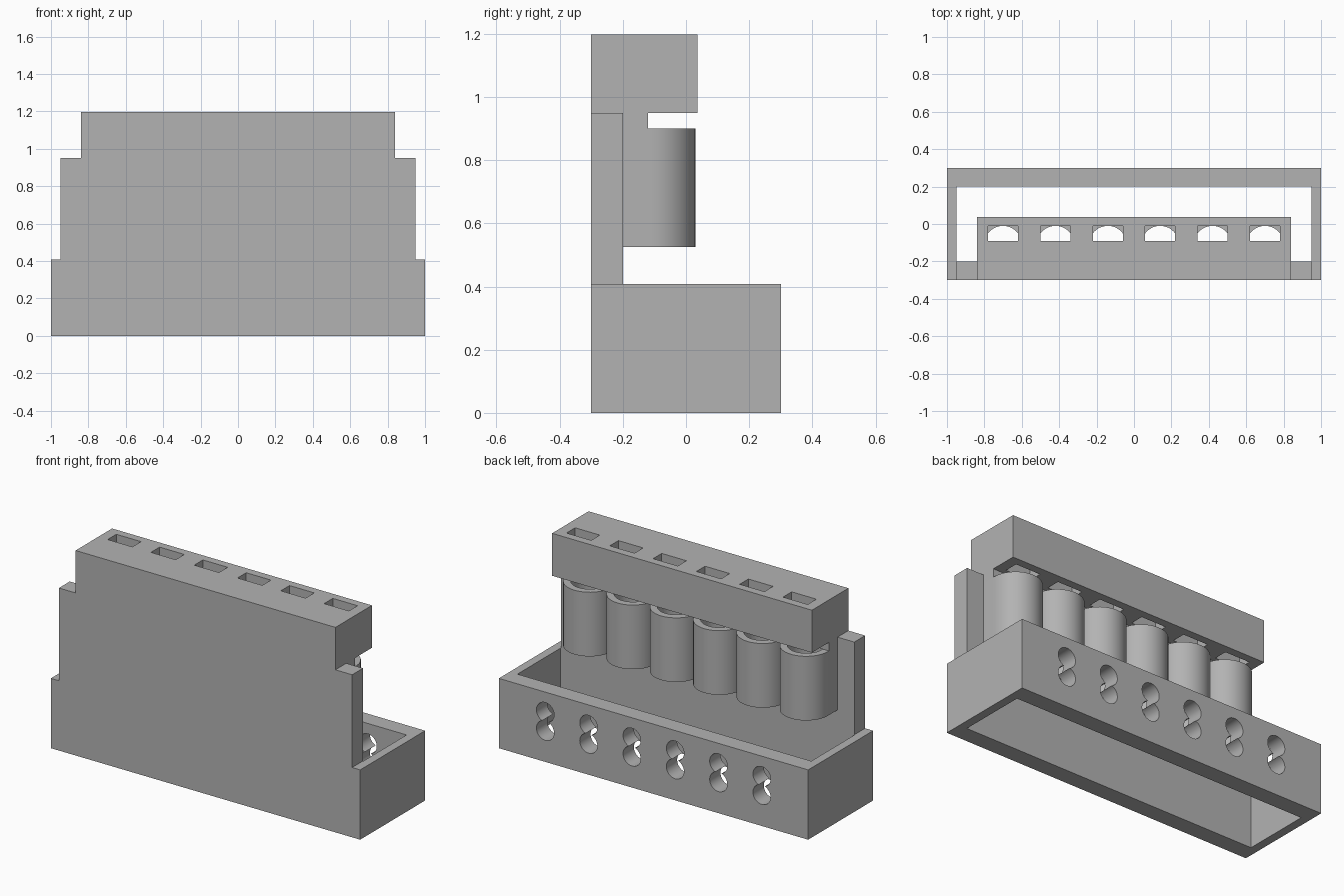
import bpy, bmesh
from math import cos, sin, pi, radians

if "Cube" in bpy.data.objects:
    bpy.data.objects.remove(bpy.data.objects["Cube"])

PITCH = 0.28
POLES = [(i - 2.5) * PITCH for i in range(6)]
PORT_Y = -0.11          # axis of the sleeves
WALL_Y = -0.2           # inner face of the front wall

grey = bpy.data.materials.new("plain grey")
grey.use_nodes = True
grey.diffuse_color = (0.45, 0.45, 0.45, 1)
grey.node_tree.nodes["Principled BSDF"].inputs["Base Color"].default_value = (0.45, 0.45, 0.45, 1)


def prisms(name, outlines, low, high, axis="z"):
    """Extrude closed outlines: (x, y) along z, or (x, z) along y."""
    bm = bmesh.new()
    for outline in outlines:
        place = (lambda a, b, t: (a, b, t)) if axis == "z" else (lambda a, b, t: (a, t, b))
        face = bm.faces.new([bm.verts.new(place(a, b, low)) for a, b in outline])
        top = bmesh.ops.extrude_face_region(bm, geom=[face])["geom"]
        move = place(0, 0, high - low)
        bmesh.ops.translate(bm, vec=move, verts=[v for v in top if isinstance(v, bmesh.types.BMVert)])
    bmesh.ops.recalc_face_normals(bm, faces=bm.faces[:])
    mesh = bpy.data.meshes.new(name)
    bm.to_mesh(mesh)
    bm.free()
    mesh.materials.append(grey)
    obj = bpy.data.objects.new(name, mesh)
    bpy.context.collection.objects.link(obj)
    return obj


def rect(x0, x1, y0, y1):
    return [(x0, y0), (x1, y0), (x1, y1), (x0, y1)]


def circle(cx, cy, r, n=48):
    return [(cx + r * cos(2 * pi * i / n), cy + r * sin(2 * pi * i / n)) for i in range(n)]


def cut(obj, cutter):
    """Subtract the cutter from the part and throw the cutter away."""
    mod = obj.modifiers.new("cut", "BOOLEAN")
    mod.operation, mod.solver, mod.object = "DIFFERENCE", "EXACT", cutter
    bpy.context.view_layer.objects.active = obj
    bpy.ops.object.modifier_apply(modifier=mod.name)
    bpy.data.objects.remove(cutter)


# Open tray with a pair of overlapping round holes per pole in the back wall
tray = prisms("base_tray", [rect(-1, 1, -0.3, 0.3)], 0, 0.408)
cut(tray, prisms("cavity", [rect(-0.95, 0.95, WALL_Y, 0.2)], -0.1, 0.6))
for z in (0.183, 0.29):
    cut(tray, prisms("wire_holes", [circle(x, z, 0.057) for x in POLES], 0.1, 0.4, "y"))

# Front wall standing on the tray
wall = prisms("front_wall", [rect(-0.948, 0.948, -0.3, WALL_Y)], 0.408, 0.95)

# Row of sleeves: a scalloped outline with a bore in each lobe
outline = [(-0.84, WALL_Y), (0.84, WALL_Y), (0.84, PORT_Y)]
for x in reversed(POLES):
    lobe = [(x + 0.14 * cos(pi * i / 24), PORT_Y + 0.14 * sin(pi * i / 24)) for i in range(1, 25)]
    outline += lobe
sleeves = prisms("sleeve_row", [outline], 0.525, 0.9)
cut(sleeves, prisms("bores", [circle(x, PORT_Y, 0.1) for x in POLES], 0.4, 1.0))

# Narrow neck joining the sleeves to the top bar
neck = prisms("neck", [rect(-0.84, 0.84, WALL_Y, -0.12)], 0.9, 0.95)

# Overhanging top bar with rectangular slots
bar = prisms("top_bar", [rect(-0.84, 0.84, -0.3, 0.037)], 0.95, 1.198)
cut(bar, prisms("slots", [rect(x - 0.08, x + 0.08, -0.09, -0.01) for x in POLES], 0.8, 1.4))

# Smooth the round surfaces and keep the corners crisp
bpy.ops.object.select_all(action="DESELECT")
for obj in (tray, wall, sleeves, neck, bar):
    obj.select_set(True)
bpy.context.view_layer.objects.active = tray
bpy.ops.object.shade_smooth_by_angle(angle=radians(30))
